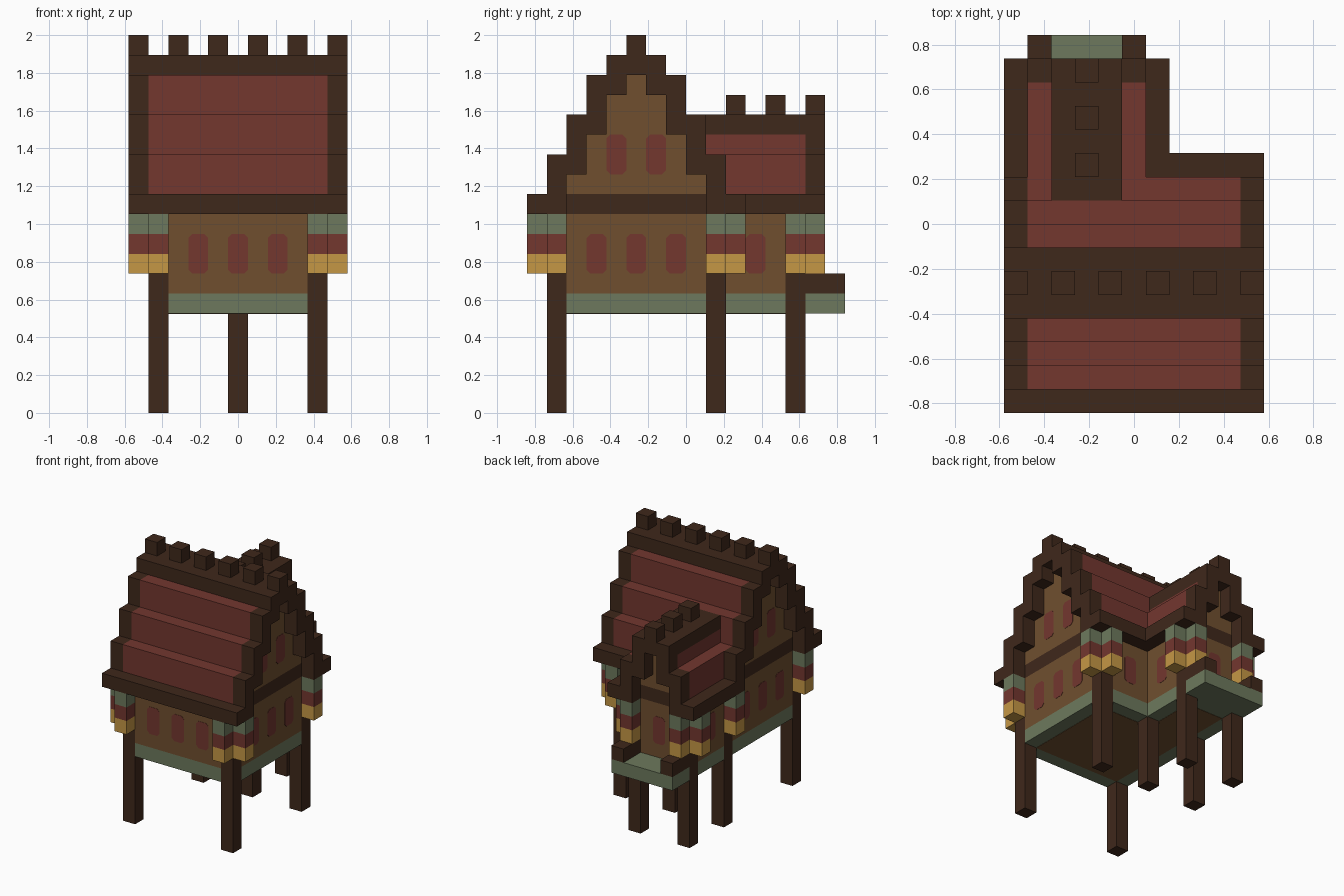
import bpy, bmesh
from mathutils import Vector, Matrix

if "Cube" in bpy.data.objects:
    bpy.data.objects.remove(bpy.data.objects["Cube"])

U = 2 / 19                       # one block
ORIGIN = Vector((5.5, 8, 0))     # block coordinates of the model centre


def material(name, hexcode):
    def lin(c):
        return c / 12.92 if c <= 0.04045 else ((c + 0.055) / 1.055) ** 2.4
    rgb = [lin(int(hexcode[i:i + 2], 16) / 255) for i in (0, 2, 4)]
    m = bpy.data.materials.new(name)
    m.use_nodes = True
    m.diffuse_color = (*rgb, 1)
    bsdf = m.node_tree.nodes["Principled BSDF"]
    bsdf.inputs["Base Color"].default_value = (*rgb, 1)
    bsdf.inputs["Roughness"].default_value = 0.9
    return m


DARK = material("dark timber", "3f281b")
RED = material("roof red", "73372f")
WALL = material("wall brown", "704f2f")
GREEN = material("sage green", "6d795d")
GOLD = material("ochre", "c59745")


def finish(name, bm, mat):
    mesh = bpy.data.meshes.new(name)
    bmesh.ops.recalc_face_normals(bm, faces=bm.faces)
    bm.to_mesh(mesh)
    bm.free()
    mesh.materials.append(mat)
    ob = bpy.data.objects.new(name, mesh)
    bpy.context.collection.objects.link(ob)


def blocks(name, mat, boxes):
    """Join boxes given as (x span, y span, z span) in blocks."""
    bm = bmesh.new()
    for spans in boxes:
        lo = Vector([s[0] for s in spans])
        hi = Vector([s[1] for s in spans])
        mid = ((lo + hi) / 2 - ORIGIN) * U
        bmesh.ops.create_cube(bm, size=1, matrix=Matrix.Translation(mid)
                              @ Matrix.Diagonal((*((hi - lo) * U), 1)))
    finish(name, bm, mat)


def cell(n):
    return (n, n + 1)


# Corner posts, flush with the walls, each with its outward bracket arms
ARMS = {(1, 1): [(-1, 0), (0, -1)], (9, 1): [(1, 0), (0, -1)],
        (1, 9): [(-1, 0)], (9, 9): [(1, 0), (0, 1)],
        (1, 13): [(-1, 0), (0, 1)], (5, 13): [(1, 0), (0, 1)]}
blocks("posts", DARK, [(cell(x), cell(y), (0, 7)) for x, y in ARMS])
blocks("inner_corner_post", DARK, [(cell(5), cell(9), (0, 5))])

# Banded brackets
for z, (label, mat) in enumerate((("lower", GOLD), ("middle", RED), ("upper", GREEN)), 7):
    blocks(label + "_brackets", mat,
           [(cell(x + dx), cell(y + dy), cell(z))
            for (x, y), arms in ARMS.items() for dx, dy in arms])

# Floor, walls and beam share one footprint that leaves the post corners free
FOOTPRINT = [((2, 9), (1, 10)), ((1, 10), (2, 9)),
             ((1, 6), (10, 13)), ((2, 5), (10, 14))]


def storey(name, mat, span):
    blocks(name, mat, [(*area, span) for area in FOOTPRINT])


storey("floor", GREEN, (5, 6))
storey("walls", WALL, (6, 10))
storey("wall_beam", DARK, (10, 11))
blocks("floor_underside", WALL, [((2, 9), (2, 9), (4.98, 5)),
                                 ((2, 5), (9, 13), (4.98, 5))])

# Balcony and rails
blocks("balcony", GREEN, [((1, 6), (14, 16), cell(5))])
blocks("balcony_rails", DARK, [(cell(x), (14, 16), cell(6)) for x in (1, 5)])

# Stepped roof section: (bottom, top) of each step from eave to ridge
MAIN_STEPS = [(10, 11), (10, 13), (12, 15), (14, 17), (16, 18), (17, 18)]
WING_STEPS = [(10, 11), (10, 13), (12, 15), (14, 15)]


def mirrored(steps):
    last = len(steps) - 1
    for k, span in enumerate(steps):
        for pos in {k, 2 * last - k}:
            yield k, pos, span


# Main gable walls, roof and trims
blocks("main_gable_walls", WALL, [((1, 10), cell(p), (11, lo))
                                  for k, p, (lo, hi) in mirrored(MAIN_STEPS) if k > 1])
blocks("main_gable_trims", DARK, [(cell(x), cell(p), s)
                                  for x in (0, 10) for k, p, s in mirrored(MAIN_STEPS)])
blocks("main_roof", RED, [((1, 10), cell(p), (max(lo, 11), min(hi, 17)))
                          for k, p, (lo, hi) in mirrored(MAIN_STEPS) if 0 < k < 5])
blocks("main_eaves", DARK, [((1, 10), span, cell(10)) for span in ((0, 2), (9, 11))])
blocks("main_ridge", DARK, [((1, 10), (4, 7), cell(17))])
blocks("main_ridge_knobs", DARK, [(cell(x), cell(5), cell(18)) for x in range(0, 11, 2)])

# Wing gable wall, roof and trim
blocks("wing_gable_wall", WALL, [(cell(p), (9, 14), (11, lo))
                                 for k, p, (lo, hi) in mirrored(WING_STEPS) if k > 1])
blocks("wing_gable_trim", DARK, [(cell(p), cell(14), s)
                                 for k, p, s in mirrored(WING_STEPS)])
blocks("wing_roof", RED, [(cell(p), (9, 14), (max(lo, 11), min(hi, 14)))
                          for k, p, (lo, hi) in mirrored(WING_STEPS) if 0 < k < 3])
blocks("wing_eaves", DARK, [(span, (10, 14), cell(10)) for span in ((0, 2), (5, 7))])
blocks("wing_ridge", DARK, [((2, 5), (9, 14), cell(14))])
blocks("wing_ridge_knobs", DARK, [(cell(3), cell(y), cell(15)) for y in (10, 12, 14)])


# Windows: very thin plates with clipped corners
def windows(name, axis, side, plane, places):
    """axis is the wall normal; places are (position, sill) in blocks."""
    bm = bmesh.new()
    c = 0.2
    outline = [(c, 0), (1 - c, 0), (1, c), (1, 2 - c), (1 - c, 2), (c, 2), (0, 2 - c), (0, c)]
    push = Vector((1, 0, 0) if axis == "x" else (0, 1, 0)) * side * 0.002
    for pos, sill in places:
        verts = []
        for a, b in outline:
            flat = (plane, pos + a) if axis == "x" else (pos + a, plane)
            verts.append(bm.verts.new((Vector((*flat, sill + b)) - ORIGIN) * U))
        out = bmesh.ops.extrude_face_region(bm, geom=[bm.faces.new(verts)])
        bmesh.ops.translate(bm, vec=push,
                            verts=[g for g in out["geom"] if isinstance(g, bmesh.types.BMVert)])
    finish(name, bm, RED)


ROW = [(p, 7) for p in (3, 5, 7)]
GABLE = [(p, 12) for p in (4, 6)]
windows("front_windows", "y", -1, 1, ROW)
windows("left_windows", "x", 1, 10, ROW + GABLE)
windows("right_windows", "x", -1, 1, ROW + GABLE + [(11, 7)])
windows("back_window", "y", 1, 10, [(7, 7)])
windows("wing_side_window", "x", 1, 6, [(11, 7)])
windows("wing_back_window", "y", 1, 14, [(3, 7)])
